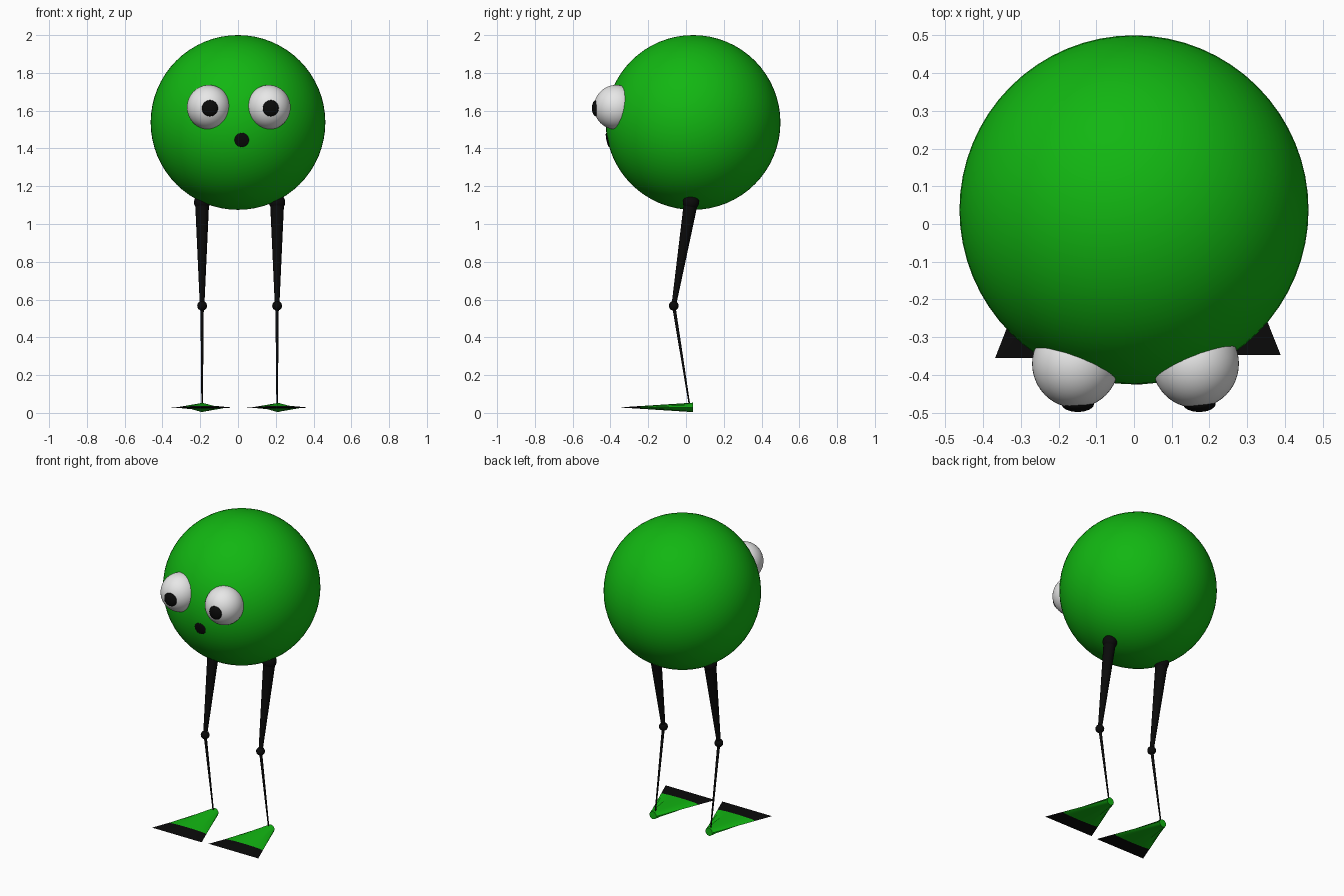
import bpy, bmesh, math
from mathutils import Vector

if "Cube" in bpy.data.objects:
    bpy.data.objects.remove(bpy.data.objects["Cube"])


def material(name, rgb):
    m = bpy.data.materials.new(name)
    m.diffuse_color = (*rgb, 1)
    m.use_nodes = True
    m.node_tree.nodes["Principled BSDF"].inputs["Base Color"].default_value = m.diffuse_color
    return m


GREEN = material("green", (0.006, 0.47, 0.006))
WHITE = material("white", (0.8, 0.8, 0.8))
BLACK = material("black", (0.003, 0.003, 0.003))


def finish(name, bm, *mats):
    bmesh.ops.recalc_face_normals(bm, faces=bm.faces)
    me = bpy.data.meshes.new(name)
    bm.to_mesh(me)
    bm.free()
    ob = bpy.data.objects.new(name, me)
    for m in mats:
        me.materials.append(m)
    bpy.context.collection.objects.link(ob)
    bpy.context.view_layer.objects.active = ob
    ob.select_set(True)
    bpy.ops.object.shade_smooth_by_angle(angle=math.radians(35))
    ob.select_set(False)
    return ob


def ball(name, centre, radii, mat, seg=32, aim=None):
    """Ellipsoid; its local z axis can be aimed along a direction."""
    bm = bmesh.new()
    bmesh.ops.create_uvsphere(bm, u_segments=seg, v_segments=seg // 2, radius=1)
    bmesh.ops.scale(bm, vec=radii, verts=bm.verts)
    ob = finish(name, bm, mat)
    ob.location = centre
    if aim:
        ob.rotation_euler = Vector(aim).to_track_quat('Z', 'Y').to_euler()
    return ob


def rod(name, a, b, ra, rb, mat):
    """Tapered rod from point a to point b."""
    a, b = Vector(a), Vector(b)
    bm = bmesh.new()
    bmesh.ops.create_cone(bm, cap_ends=True, segments=16, radius1=ra, radius2=rb,
                          depth=(b - a).length)
    ob = finish(name, bm, mat)
    ob.location = (a + b) / 2
    ob.rotation_euler = (b - a).to_track_quat('Z', 'Y').to_euler()
    return ob


def foot(name, x, y_front, y_back=0.037, r=0.025, half=0.178, z=0.029, n=12):
    """Round heel lofted to a wide sharp toe edge, with a black toe band."""
    bm = bmesh.new()
    rings = []
    for t in (0, 0.72, 0.999):
        ring = []
        for i in range(n):
            a = 2 * math.pi * i / n
            ring.append(bm.verts.new((x + math.cos(a) * (r + (half - r) * t),
                                      y_back + (y_front - y_back) * t,
                                      z + math.sin(a) * r * (1 - t))))
        rings.append(ring)
    for k in range(2):
        for i in range(n):
            j = (i + 1) % n
            f = bm.faces.new((rings[k][i], rings[k][j], rings[k + 1][j], rings[k + 1][i]))
            f.material_index = k
    bm.faces.new(rings[0])
    bm.faces.new(rings[2]).material_index = 1
    finish(name, bm, GREEN, BLACK)


# Body
BODY = Vector((0, 0.0375, 1.5375))
R = 0.4625
ball("body", BODY, (R, R, R), GREEN, 64)

# Mouth, a thin spot lying on the body
out = Vector((0.02, -0.4525, -0.0925)).normalized()
ball("mouth", BODY + out * R, (0.038, 0.038, 0.006), BLACK, 32, out)

# Eyes and pupils
for side, ex, px in (("left", -0.155, -0.149), ("right", 0.163, 0.173)):
    ball(side + "_eye", (ex, -0.37, 1.618), (0.115, 0.117, 0.118), WHITE, 48)
    ball(side + "_pupil", (px, -0.477, 1.613), (0.043, 0.021, 0.043), BLACK)

# Legs and feet
for side, x, fx, fy in (("left", -0.19, -0.19, -0.355), ("right", 0.207, 0.211, -0.348)):
    hip, knee, ankle = (x, 0.026, 1.115), (x, -0.065, 0.567), (x, 0.018, 0.045)
    ball(side + "_hip", hip, (0.043,) * 3, BLACK, 24)
    rod(side + "_thigh", hip, knee, 0.037, 0.012, BLACK)
    ball(side + "_knee", knee, (0.026,) * 3, BLACK, 24)
    rod(side + "_shin", knee, ankle, 0.009, 0.004, BLACK)
    foot(side + "_foot", fx, fy)
